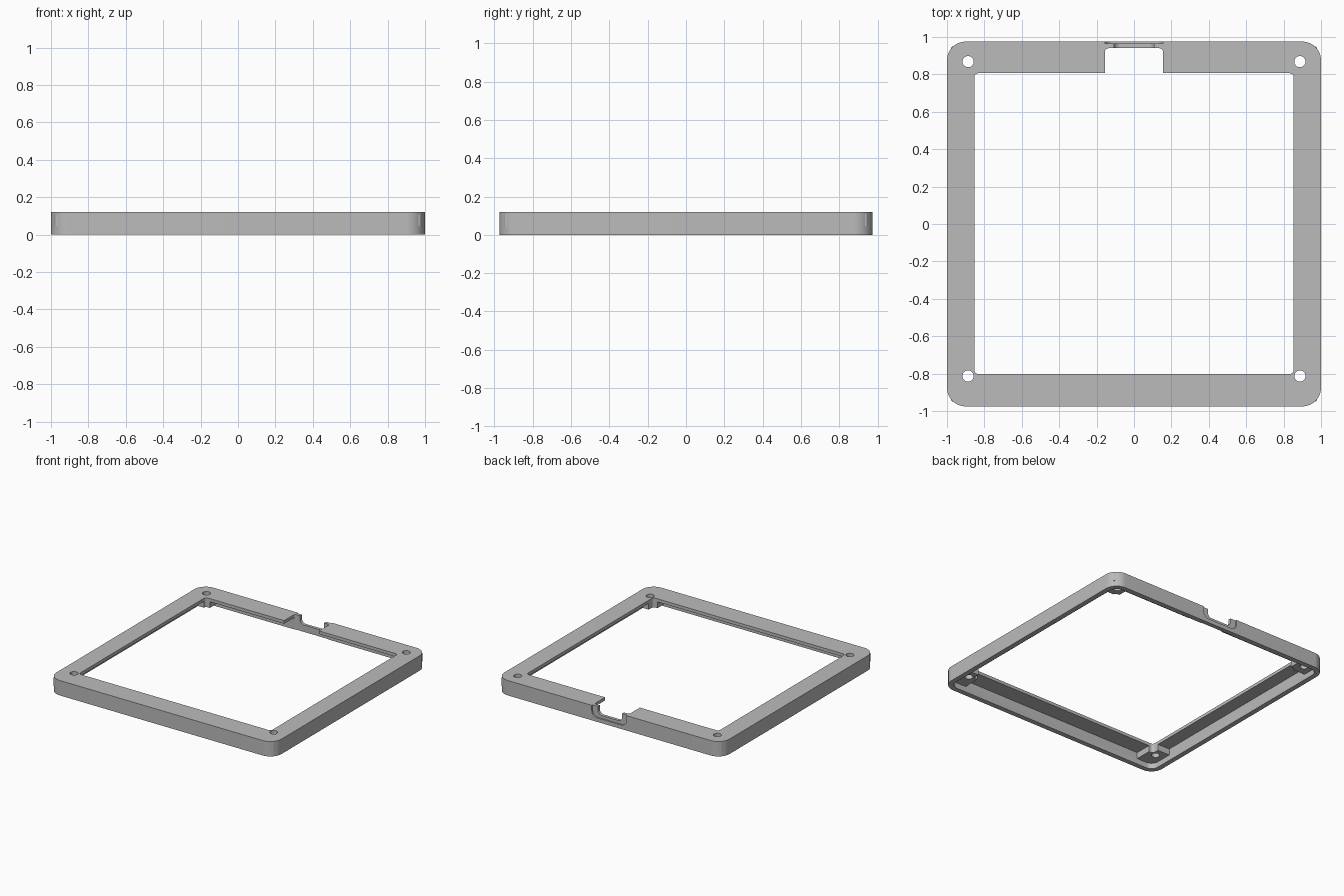
import bpy
from math import cos, sin, pi, radians

cube = bpy.data.objects.get("Cube")
if cube:
    bpy.data.objects.remove(cube, do_unlink=True)

HEIGHT, PLATE_UNDER, BOSS_BOTTOM = 0.12, 0.095, 0.045

grey = bpy.data.materials.new("plain_grey")
grey.use_nodes = True
colour = (0.5, 0.5, 0.5, 1)
grey.diffuse_color = colour
grey.node_tree.nodes["Principled BSDF"].inputs["Base Color"].default_value = colour


def prism(name, x0, x1, y0, y1, z0, z1, radius=0.0, steps=10, upright=False):
    """Rounded rectangle extruded along z; upright swaps the roles of y and z."""
    corners = [(x1, y1, 0), (x0, y1, 1), (x0, y0, 2), (x1, y0, 3)]
    outline = []
    for cx, cy, quarter in corners:
        if radius == 0:
            outline.append((cx, cy))
            continue
        ox = cx - radius if cx == x1 else cx + radius
        oy = cy - radius if cy == y1 else cy + radius
        for i in range(steps + 1):
            a = (quarter + i / steps) * pi / 2
            outline.append((ox + radius * cos(a), oy + radius * sin(a)))
    n = len(outline)
    verts = [(x, y, z) for z in (z0, z1) for x, y in outline]
    faces = [tuple(reversed(range(n))), tuple(range(n, 2 * n))]
    faces += [(i, (i + 1) % n, (i + 1) % n + n, i + n) for i in range(n)]
    if upright:
        verts = [(x, z, y) for x, y, z in verts]
        faces = [tuple(reversed(f)) for f in faces]
    mesh = bpy.data.meshes.new(name)
    mesh.from_pydata(verts, [], faces)
    mesh.materials.append(grey)
    ob = bpy.data.objects.new(name, mesh)
    bpy.context.collection.objects.link(ob)
    return ob


def combine(target, tool, operation):
    """Apply a boolean and remove the tool."""
    tool.hide_render = True
    mod = target.modifiers.new(tool.name, "BOOLEAN")
    mod.operation, mod.object, mod.solver = operation, tool, "EXACT"
    bpy.context.view_layer.objects.active = target
    bpy.ops.object.modifier_apply(modifier=mod.name)
    bpy.data.objects.remove(tool, do_unlink=True)


# Outer body, hollowed from below to leave thin walls and a top plate
frame = prism("bezel_frame", -1, 1, -0.975, 0.975, 0, HEIGHT, 0.1, 14)
combine(frame, prism("cavity", -0.96, 0.96, -0.935, 0.935, -0.1, PLATE_UNDER, 0.06), "DIFFERENCE")

# Screw bosses in the corners, tied into the walls and plate
holes = [(side * 0.887, y) for side in (-1, 1) for y in (-0.813, 0.868)]
for x, y in holes:
    s = 1 if x > 0 else -1
    xs = sorted((s * 0.815, s * 0.98))
    ys = (-0.95, -0.745) if y < 0 else (0.785, 0.95)
    combine(frame, prism("boss", *xs, *ys, BOSS_BOTTOM, 0.108, 0.015, 4), "UNION")

# Large window
combine(frame, prism("window", -0.853, 0.853, -0.802, 0.806, -0.2, 0.3, 0.02, 6), "DIFFERENCE")

# Screw holes
for x, y in holes:
    combine(frame, prism("hole", x - 0.03, x + 0.03, y - 0.03, y + 0.03, -0.2, 0.3, 0.0299, 6), "DIFFERENCE")

# Cable notch in the back: plate cut-out, shallow outer recess, deeper slot
combine(frame, prism("plate_notch", -0.155, 0.155, 0.7, 0.94, -0.2, 0.3, 0.02, 6), "DIFFERENCE")
combine(frame, prism("outer_recess", -0.155, 0.155, 0.032, 0.4, 0.964, 1.1, 0.05, 8, True), "DIFFERENCE")
combine(frame, prism("cable_slot", -0.107, 0.107, 0.055, 0.4, 0.9, 1.1, 0.035, 8, True), "DIFFERENCE")

# Smooth rounded corners, crisp edges
bpy.ops.object.select_all(action="DESELECT")
frame.select_set(True)
bpy.context.view_layer.objects.active = frame
bpy.ops.object.shade_smooth_by_angle(angle=radians(30))
